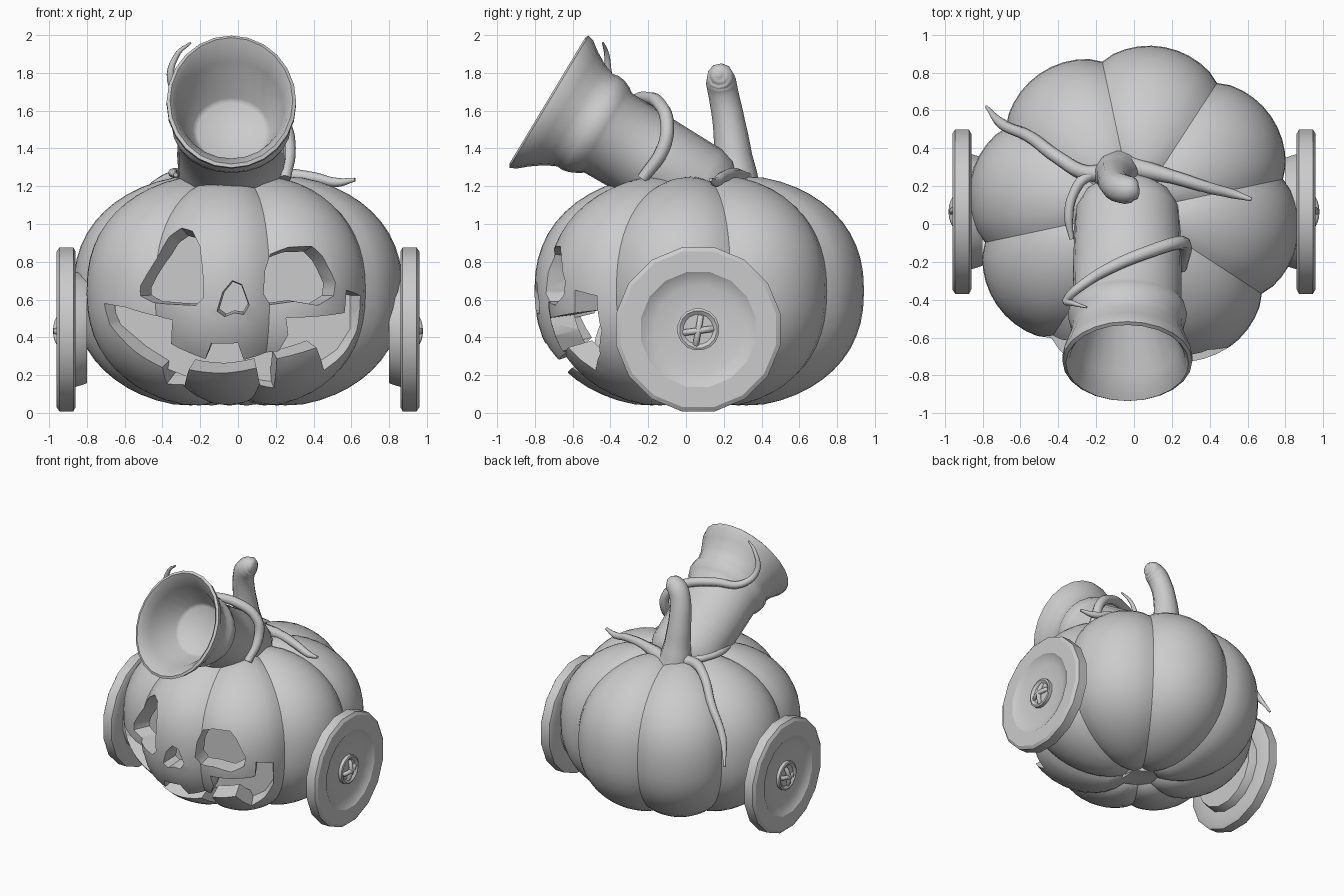
import bpy, bmesh, math
from mathutils import Vector

if "Cube" in bpy.data.objects:
    bpy.data.objects.remove(bpy.data.objects["Cube"])

CENTER = Vector((0, 0.07, 0.645))


def finish(name, bm, angle=40):
    bmesh.ops.recalc_face_normals(bm, faces=bm.faces)
    me = bpy.data.meshes.new(name)
    bm.to_mesh(me)
    bm.free()
    ob = bpy.data.objects.new(name, me)
    bpy.context.collection.objects.link(ob)
    smooth(ob, angle)
    return ob


def smooth(ob, angle=40):
    bpy.ops.object.select_all(action='DESELECT')
    bpy.context.view_layer.objects.active = ob
    ob.select_set(True)
    bpy.ops.object.shade_smooth_by_angle(angle=math.radians(angle))


def loft(name, rings, angle=40):
    """Skin a list of equal vertex rings and cap both ends."""
    bm = bmesh.new()
    vs = [[bm.verts.new(p) for p in ring] for ring in rings]
    n = len(rings[0])
    for a, b in zip(vs, vs[1:]):
        for i in range(n):
            bm.faces.new((a[i], a[(i + 1) % n], b[(i + 1) % n], b[i]))
    bm.faces.new(vs[0])
    bm.faces.new(vs[-1])
    return finish(name, bm, angle)


def baked(ob, name):
    """Replace an object by its evaluated mesh."""
    dg = bpy.context.evaluated_depsgraph_get()
    me = bpy.data.meshes.new_from_object(ob.evaluated_get(dg))
    bpy.data.objects.remove(ob)
    new = bpy.data.objects.new(name, me)
    bpy.context.collection.objects.link(new)
    return new


def tube(name, pts, res=5, sides=2):
    """Tapered tube through (x, y, z, radius) points."""
    cu = bpy.data.curves.new(name, 'CURVE')
    cu.dimensions = '3D'
    cu.bevel_depth, cu.bevel_resolution = 1.0, sides
    cu.resolution_u, cu.use_fill_caps = res, True
    sp = cu.splines.new('BEZIER')
    sp.bezier_points.add(len(pts) - 1)
    for bp, (x, y, z, r) in zip(sp.bezier_points, pts):
        bp.co, bp.radius = (x, y, z), r
        bp.handle_left_type = bp.handle_right_type = 'AUTO'
    ob = bpy.data.objects.new(name + "_path", cu)
    bpy.context.collection.objects.link(ob)
    ob = baked(ob, name)
    smooth(ob, 60)
    return ob


# Pumpkin: eight-lobed squashed ball, dimpled top and bottom
def pumpkin(name, k):
    rings = []
    for j in range(1, 28):
        phi = math.pi * (j / 28 - 0.5)
        c, s = math.cos(phi) ** 0.84, math.copysign(abs(math.sin(phi)) ** 0.87, math.sin(phi))
        ring = []
        for i in range(80):
            th = math.radians(12) + math.tau * i / 80
            bulge = math.sin(math.pi * (i % 10) / 10) ** 0.75
            r = 0.88 * c * (0.915 + 0.085 * bulge)
            z = 0.635 * s * (0.96 + 0.04 * bulge)
            z *= 1 - 0.12 * math.exp(-(r / 0.2) ** 2)
            ring.append(CENTER + k * Vector((r * math.cos(th), r * math.sin(th), z)))
        rings.append(ring)
    return loft(name, rings)


# Face openings, cut as cones narrowing towards a point behind the centre
FACE = [
    [(-.24, .96), (-.30, .98), (-.37, .94), (-.45, .83), (-.53, .67), (-.53, .62), (-.47, .58),
     (-.22, .57), (-.18, .61), (-.185, .75), (-.2, .88)],
    [(.15, .76), (.14, .63), (.18, .57), (.30, .59), (.42, .57), (.50, .62), (.51, .69),
     (.44, .83), (.39, .88), (.27, .88), (.18, .85)],
    [(-.03, .70), (.02, .68), (.06, .57), (.03, .52), (-.02, .53), (-.07, .51), (-.11, .54), (-.08, .64)],
    [(-.70, .58), (-.67, .47), (-.54, .32), (-.41, .23), (-.38, .15), (-.29, .13), (-.26, .23),
     (-.08, .215), (.10, .23), (.12, .13), (.19, .13), (.21, .28), (.41, .35), (.45, .23), (.56, .31),
     (.64, .43), (.66, .62), (.57, .65), (.56, .53), (.40, .51), (.26, .50), (.27, .41),
     (.22, .32), (.03, .28), (0, .37), (-.14, .37), (-.17, .29), (-.36, .36), (-.35, .49),
     (-.47, .51), (-.6, .56)],
]
APEX = Vector((0, 0.4, 0.645))
body = pumpkin("pumpkin_solid", 1.0)
helpers = [pumpkin("hollow_cutter", 0.84)]
for outline in FACE:
    near, far = [], []
    for x, z in outline:
        q = abs(z - CENTER.z) / 0.63
        r = 0.865 * (1 - q ** 2.3) ** (1 / 2.3)
        d = Vector((x, CENTER.y - math.sqrt(max(r * r - x * x, 0.01)), z)) - APEX
        near.append(APEX + d * 0.70)
        far.append(APEX + d * 1.25)
    helpers.append(loft("face_cutter", [near, far]))
for h in helpers:
    h.hide_render = True
    m = body.modifiers.new("cut", 'BOOLEAN')
    m.operation, m.object, m.solver = 'DIFFERENCE', h, 'EXACT'
body = baked(body, "pumpkin_body")
for h in helpers:
    bpy.data.objects.remove(h)
# keep only the skin and the rims of the openings
bm = bmesh.new()
bm.from_mesh(body.data)
inner = [f for f in bm.faces if f.normal.dot((CENTER - f.calc_center_median()).normalized()) > 0.62]
bmesh.ops.delete(bm, geom=inner, context='FACES')
bm.to_mesh(body.data)
bm.free()
smooth(body, 50)

# Flat backing behind the face
bm = bmesh.new()
bm.faces.new([bm.verts.new((0.66 * math.cos(a), -0.40, 0.62 + 0.47 * math.sin(a)))
              for a in [-math.tau * i / 32 for i in range(32)]])
backing = finish("face_backing", bm)

# Cannon barrel: oval rings (distance from muzzle, x radius, other radius)
AXIS, UP = Vector((0, .857, -.515)), Vector((0, .515, .857))
MUZZLE = Vector((-.035, -.73, 1.65))
BARREL = [(.35, .18, .18), (.33, .205, .20), (.10, .28, .30), (.02, .305, .365), (-.005, .325, .39),
          (.005, .343, .408), (.04, .343, .395), (.09, .325, .355), (.16, .30, .31), (.22, .295, .285),
          (.25, .31, .29), (.29, .315, .283), (.33, .305, .265), (.36, .285, .245),
          (.60, .287, .24), (.92, .275, .235), (1.0, .24, .215), (1.05, .18, .17)]
rings = []
for t, rx, ru in BARREL:
    mid = MUZZLE + AXIS * t + UP * (0.02 * min(t / .3, 1))
    rings.append([mid + Vector((rx * math.cos(a), 0, 0)) + UP * (ru * math.sin(a))
                  for a in [math.tau * i / 24 for i in range(24)]])
loft("cannon_barrel", rings, 50)

# Stem and vines
tube("stem", [(-.08, .26, 1.14, .16), (-.09, .26, 1.23, .125), (-.10, .25, 1.36, .10),
              (-.105, .225, 1.55, .085), (-.09, .20, 1.68, .08), (-.055, .185, 1.755, .08),
              (-.01, .18, 1.785, .07), (.02, .175, 1.79, .045), (.03, .175, 1.79, .01)], 4, 3)
tube("left_vine", [(-.05, .30, 1.22, .06), (-.25, .27, 1.25, .04), (-.40, .35, 1.22, .036),
                   (-.55, .46, 1.06, .032), (-.70, .53, .86, .028), (-.78, .62, .68, .008)])
tube("right_vine", [(-.05, .31, 1.22, .06), (.2, .25, 1.26, .036), (.4, .19, 1.245, .03),
                    (.52, .16, 1.22, .025), (.62, .13, 1.235, .01)])
tube("side_vine", [(-.1, .28, 1.22, .05), (-.25, .25, 1.26, .03), (-.32, .16, 1.27, .025),
                   (-.345, .04, 1.27, .025), (-.33, -.08, 1.26, .012)])
tube("barrel_vine", [(-.25, -.44, 1.96, .006), (-.32, -.42, 1.90, .014), (-.355, -.40, 1.76, .022),
                     (-.27, -.32, 1.66, .027), (-.10, -.22, 1.67, .033), (.10, -.14, 1.635, .036),
                     (.24, -.10, 1.53, .036), (.27, -.12, 1.40, .036), (.25, -.23, 1.24, .03)])

# Wheels with a stitched button hub: profile of (x, radius)
WHEEL = [(.80, .29), (.825, .30), (.86, .31), (.86, .42), (.872, .443), (.945, .443), (.96, .42),
         (.96, .31), (.947, .29), (.93, .235), (.93, .112), (.955, .112), (.96, .10), (.945, .08)]
for side, s in (("left", -1), ("right", 1)):
    loft(side + "_wheel", [[(s * x, .065 + r * math.cos(a), .442 + r * math.sin(a))
                            for a in [math.tau * (i + .5) / 16 for i in range(16)]]
                           for x, r in WHEEL], 30)
    for k, ang in enumerate((8, 80)):
        c, n = math.cos(math.radians(ang)), math.sin(math.radians(ang))
        tube(f"{side}_stitch_{k + 1}", [(s * x, .065 + d * c, .435 + d * n, .017) for d, x in
                                        ((-.075, .94), (-.05, .955), (0, .963), (.05, .955), (.075, .94))], 2)
